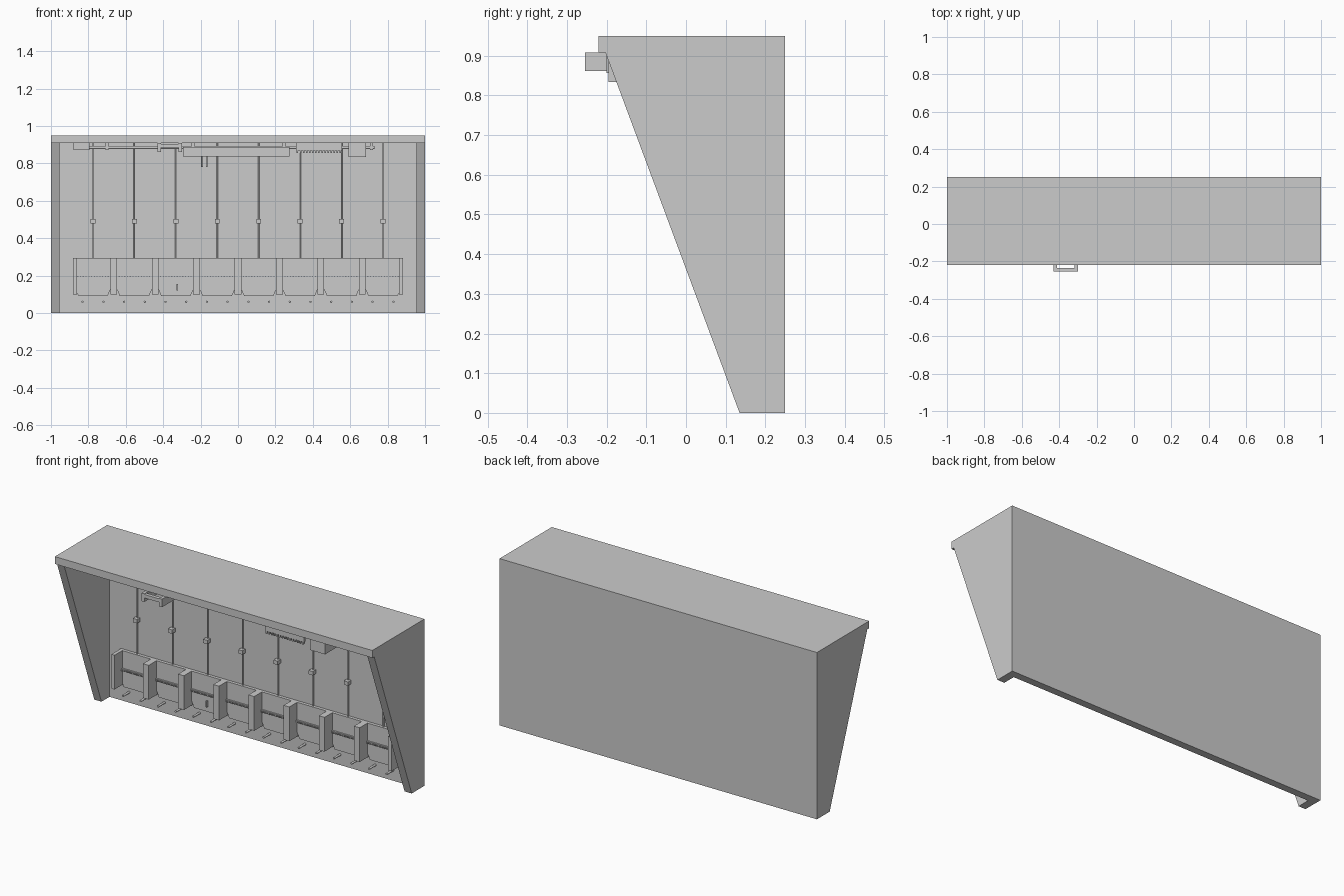
import bpy, bmesh, math

if "Cube" in bpy.data.objects:
    bpy.data.objects.remove(bpy.data.objects["Cube"])


def box(name, x0, x1, y0, y1, z0, z1):
    return prism(name, [(y0, z0), (y1, z0), (y1, z1), (y0, z1)], x0, x1, 'X')


def prism(name, pts, a0, a1, axis):
    """Extrude a flat outline: axis X takes (y,z) points, axis Y takes (x,z) points."""
    bm = bmesh.new()
    put = (lambda a, p: (a, p[0], p[1])) if axis == 'X' else (lambda a, p: (p[0], a, p[1]))
    lo = [bm.verts.new(put(a0, p)) for p in pts]
    hi = [bm.verts.new(put(a1, p)) for p in pts]
    bm.faces.new(lo)
    bm.faces.new(hi[::-1])
    n = len(pts)
    for i in range(n):
        bm.faces.new((lo[i], hi[i], hi[(i + 1) % n], lo[(i + 1) % n]))
    bmesh.ops.recalc_face_normals(bm, faces=bm.faces)
    me = bpy.data.meshes.new(name)
    bm.to_mesh(me)
    bm.free()
    ob = bpy.data.objects.new(name, me)
    bpy.context.collection.objects.link(ob)
    return ob


def rod(name, centre, r, length, rot=(0, 0, 0)):
    bpy.ops.mesh.primitive_cylinder_add(vertices=12, radius=r, depth=length,
                                        location=centre, rotation=rot)
    ob = bpy.context.object
    ob.name = name
    bpy.ops.object.shade_smooth_by_angle()
    return ob


WALL = 0.208      # front face of the back panel
PLATE = 0.19      # front face of the bay plates
STEP = 0.2215     # bay spacing
UNDER = 0.908     # underside of the canopy

# Cabinet shell
box("canopy", -1, 1, -0.22, 0.25, UNDER, 0.95)
box("back_panel", -0.955, 0.955, WALL, 0.25, 0, UNDER)
side = [(0.25, 0), (0.135, 0), (-0.203, UNDER), (0.25, UNDER)]
prism("side_panel_left", side, -1, -0.955, 'X')
prism("side_panel_right", side, 0.955, 1, 'X')

# Bay dividers, half width at both ends
for i in range(9):
    x = (i - 4) * STEP
    x0 = x - (0.018 if i < 8 else 0.02)
    x1 = x + (0.018 if i > 0 else 0.02)
    if i == 0:
        x0, x1 = -0.882, -0.862
    if i == 8:
        x0, x1 = 0.862, 0.882
    box("bay_divider", x0, x1, 0.12, WALL, 0.1, 0.295)

# Eight bays
for i in range(8):
    x = (i - 3.5) * STEP
    w = 0.0927
    # Plate with clipped lower corners
    prism("bay_plate", [(x - w, 0.295), (x - w, 0.125), (x - w + 0.015, 0.09),
                        (x + w - 0.015, 0.09), (x + w, 0.125), (x + w, 0.295)],
          PLATE, WALL, 'Y')
    # Narrow ledge with a row of small teeth
    box("bay_ledge", x - w, x + w, PLATE - 0.008, PLATE, 0.182, 0.196)
    for k in range(12):
        tx = x + (k - 5.5) * 0.0148
        box("ledge_tooth", tx - 0.003, tx + 0.003, PLATE - 0.014, PLATE - 0.008, 0.185, 0.194)
    # Vertical rod and its clip
    rod("wall_rod", (x, WALL - 0.006, 0.6), 0.004, 0.616)
    box("rod_clip", x - 0.013, x + 0.013, WALL - 0.028, WALL, 0.48, 0.502)
    # Pegs below the plate
    for s in (-1, 1):
        rod("peg", (x + s * STEP / 4, 0.18, 0.06), 0.006, 0.06, (math.pi / 2, 0, 0))

# Small latch on one plate
box("plate_latch", -0.329, -0.322, PLATE - 0.012, PLATE, 0.12, 0.155)

# Long rail under the canopy with hangers
rod("top_rail", (-0.075, 0.12, 0.885), 0.008, 1.61, (0, math.pi / 2, 0))
for x in (-0.7, -0.42, -0.24, 0.245, 0.6, 0.715):
    box("rail_hanger", x - 0.008, x + 0.008, 0.108, 0.132, 0.872, UNDER)
box("rail_end_block", -0.88, -0.795, 0.09, 0.15, 0.872, UNDER)

# Long housing with two hanging hooks
box("long_housing", -0.295, 0.275, 0.07, 0.17, 0.836, 0.888)
for x in (-0.192, -0.167):
    rod("hanging_hook", (x, 0.12, 0.81), 0.005, 0.06)

# U-shaped bracket projecting past the canopy
box("bracket_bar", -0.43, -0.3, -0.255, -0.235, 0.885, 0.905)
for x in (-0.43, -0.318):
    box("bracket_arm", x, x + 0.018, -0.255, -0.14, 0.862, UNDER)
box("bracket_back", -0.43, -0.3, -0.16, -0.14, 0.885, UNDER)

# Comb strip
box("comb_strip", 0.31, 0.555, -0.2, -0.185, 0.87, UNDER)
for k in range(15):
    x = 0.318 + k * 0.0164
    box("comb_tooth", x - 0.004, x + 0.004, -0.2, -0.187, 0.856, 0.87)

# Small control box
box("control_box", 0.59, 0.685, -0.195, -0.08, 0.834, UNDER)
